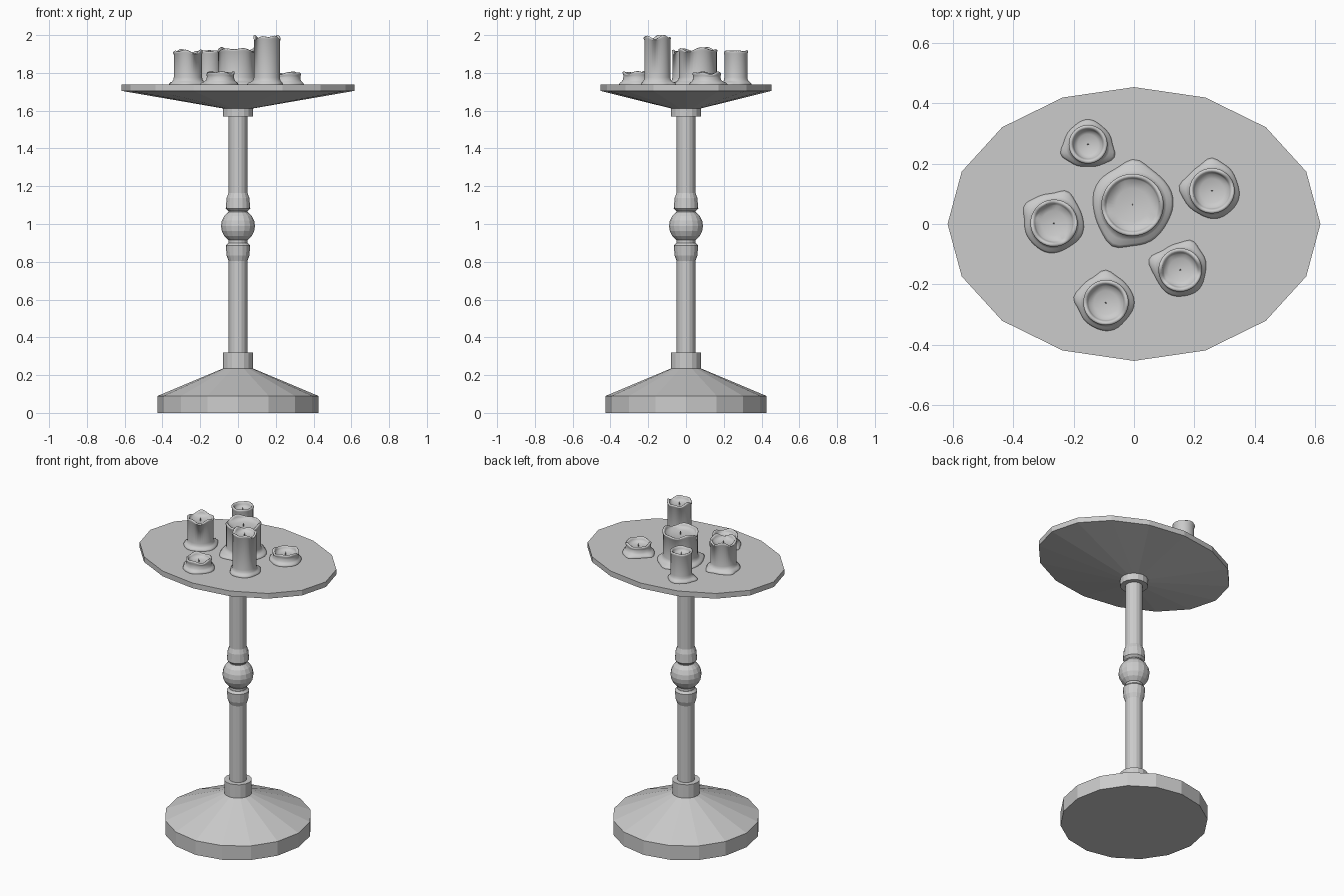
import bpy, bmesh, math

if "Cube" in bpy.data.objects:
    bpy.data.objects.remove(bpy.data.objects["Cube"])

TAU = 2 * math.pi


def make_object(name, bm, smooth=False):
    bmesh.ops.recalc_face_normals(bm, faces=bm.faces)
    for f in bm.faces:
        f.smooth = smooth
    me = bpy.data.meshes.new(name)
    bm.to_mesh(me)
    bm.free()
    ob = bpy.data.objects.new(name, me)
    bpy.context.collection.objects.link(ob)
    return ob


def skin_rings(bm, rings):
    """Bridge successive vertex rings and cap both ends."""
    n = len(rings[0])
    for a, b in zip(rings, rings[1:]):
        for i in range(n):
            j = (i + 1) % n
            bm.faces.new((a[i], a[j], b[j], b[i]))
    bm.faces.new(rings[0])
    bm.faces.new(rings[-1])


def lathe(name, profile, sides=16):
    """Profile rows are (x radius, y radius, z)."""
    bm = bmesh.new()
    rings = [[bm.verts.new((rx * math.cos(TAU * i / sides),
                            ry * math.sin(TAU * i / sides), z))
              for i in range(sides)] for rx, ry, z in profile]
    skin_rings(bm, rings)
    return make_object(name, bm)


def turned(name, profile, sides=16):
    return lathe(name, [(r, r, z) for r, z in profile], sides)


def bump(t, centre, width):
    d = (t - centre + math.pi) % TAU - math.pi
    return math.exp(-(d / width) ** 2)


def candle(name, x, y, r, top, spread, lobes, wave, seed):
    """Melted candle: lobed wax pool, straight body, wavy rim, hollow bowl."""
    base, sides = 1.735, 40
    bm = bmesh.new()
    h = top - base
    # (radius offset, height, pool influence, rim wave influence)
    s = spread - r
    rows = [(s, 0.0, 1, 0), (s * 1.02, 0.006, 1, 0), (s * 0.8, 0.014, .8, 0),
            (s * 0.4, 0.019, .4, 0), (s * 0.12, 0.028, .1, 0), (0, 0.042, 0, 0),
            (0, h - 0.022, 0, .3), (0.003, h - 0.012, 0, .8), (0.003, h - 0.004, 0, 1),
            (-0.003, h, 0, 1), (-0.009, h - 0.003, 0, 1), (-0.012, h - 0.014, 0, .6),
            (-0.016, h - 0.026, 0, 0), (-r * .45, h - 0.033, 0, 0),
            (-r * .9, h - 0.036, 0, 0)]
    rings = []
    for off, z, pool, rim in rows:
        ring = []
        for i in range(sides):
            t = TAU * i / sides
            lobe = sum(bump(t, math.radians(a), 0.3) for a in lobes)
            ripple = 0.5 * math.sin(3 * t + seed) + 0.5 * math.sin(5 * t + 2.1 * seed)
            rr = r + off + pool * (0.019 * lobe + 0.004 * ripple)
            zz = base + z + rim * wave * (ripple - 0.8)
            ring.append(bm.verts.new((x + rr * math.cos(t), y + rr * math.sin(t), zz)))
        rings.append(ring)
    skin_rings(bm, rings)
    make_object(name, bm, True)
    # wick
    wick = turned(name + "_wick", [(0.003, top - 0.04), (0.002, top - 0.015)], 6)
    wick.location = (x, y, 0)


# Stand: foot, column, collars
turned("base", [(0.425, 0), (0.425, 0.09), (0.08, 0.235)])
turned("base_collar", [(0.08, 0.225), (0.08, 0.32)])
turned("column", [(0.05, 0.23), (0.05, 1.62)])
turned("top_collar", [(0.08, 1.57), (0.08, 1.62)])

# Turned ornament: ball between two tapered rings
turned("ball", [(max(0.002, 0.09 * math.sin(math.pi * k / 10)),
                 0.99 - 0.09 * math.cos(math.pi * k / 10)) for k in range(11)])
for name, s, z0 in (("upper_ring", 1, 0.99), ("lower_ring", -1, 0.98)):
    turned(name, [(r, z0 + s * d) for r, d in
                  ((0.052, 0.08), (0.065, 0.093), (0.06, 0.148), (0.05, 0.175))])

# Oval tray with tapered underside
lathe("tray", [(0.08, 0.08, 1.612), (0.617, 0.453, 1.705), (0.617, 0.453, 1.738)])

# Candles: x, y, radius, top, pool radius, lobe angles, rim wave
candles = (
    ("centre_candle", -0.005, 0.063, 0.10, 1.935, 0.132, (88, 245), 0.012),
    ("left_candle", -0.265, 0.003, 0.075, 1.925, 0.097, (68, 150), 0.012),
    ("back_candle", -0.152, 0.264, 0.061, 1.92, 0.078, (200, 335), 0.003),
    ("right_candle", 0.258, 0.11, 0.072, 1.807, 0.091, (172, 92), 0.008),
    ("tall_candle", 0.153, -0.152, 0.069, 2.0, 0.087, (68, 160), 0.012),
    ("front_candle", -0.093, -0.26, 0.072, 1.81, 0.091, (172, 92), 0.008),
)
for k, c in enumerate(candles):
    candle(*c, seed=k * 1.3 + 0.4)
